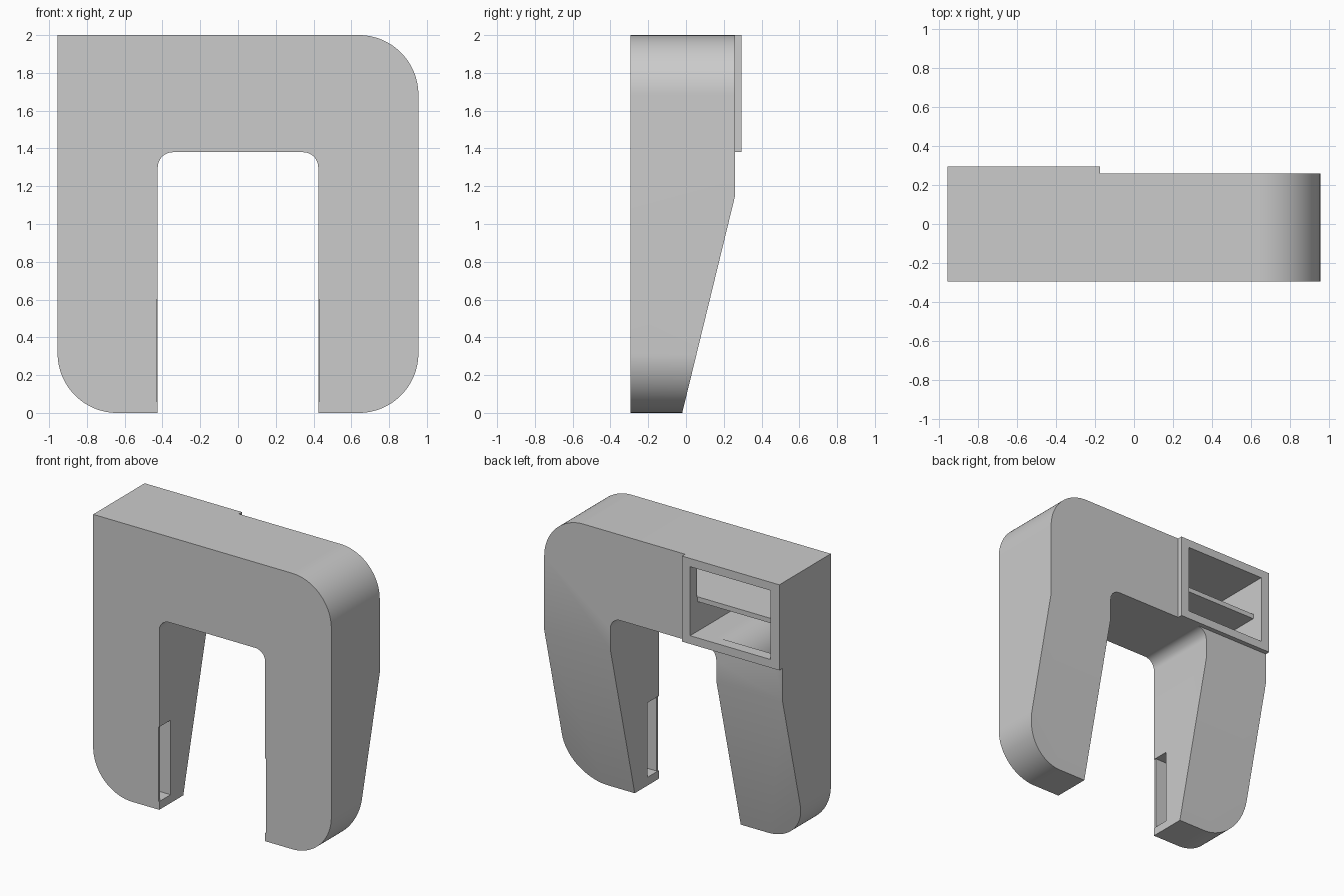
import bpy, bmesh, math
from mathutils import Vector

cube = bpy.data.objects.get("Cube")
if cube:
    bpy.data.objects.remove(cube, do_unlink=True)

grey = bpy.data.materials.new("plain_grey")
grey.use_nodes = True
tone = (0.6, 0.6, 0.6, 1)
grey.diffuse_color = tone
grey.node_tree.nodes["Principled BSDF"].inputs["Base Color"].default_value = tone


def arc(cx, cz, r, start, end, n=24):
    """Points on an arc in the front plane, angles in degrees."""
    steps = [math.radians(start + (end - start) * i / n) for i in range(n + 1)]
    return [(cx + r * math.cos(a), cz + r * math.sin(a)) for a in steps]


def prism(name, profile, y0, y1):
    """Extrude a front-plane profile from y0 to y1."""
    bm = bmesh.new()
    face = bm.faces.new([bm.verts.new((x, y0, z)) for x, z in profile])
    ext = bmesh.ops.extrude_face_region(bm, geom=[face])
    moved = [v for v in ext["geom"] if isinstance(v, bmesh.types.BMVert)]
    bmesh.ops.translate(bm, verts=moved, vec=(0, y1 - y0, 0))
    bmesh.ops.recalc_face_normals(bm, faces=bm.faces)
    mesh = bpy.data.meshes.new(name)
    bm.to_mesh(mesh)
    bm.free()
    mesh.materials.append(grey)
    obj = bpy.data.objects.new(name, mesh)
    bpy.context.collection.objects.link(obj)
    return obj


def block(name, x0, x1, y0, y1, z0, z1):
    return prism(name, [(x0, z0), (x1, z0), (x1, z1), (x0, z1)], y0, y1)


def activate(obj):
    bpy.ops.object.select_all(action='DESELECT')
    obj.select_set(True)
    bpy.context.view_layer.objects.active = obj


def cut(obj, cutter):
    mod = obj.modifiers.new("cut", 'BOOLEAN')
    mod.operation = 'DIFFERENCE'
    mod.solver = 'EXACT'
    mod.object = cutter
    activate(obj)
    bpy.ops.object.modifier_apply(modifier=mod.name)


W, INNER, FRONT, BACK, REAR = 0.955, 0.425, -0.295, 0.26, 0.295
R, r, SOFFIT = 0.315, 0.08, 1.38

# Arch body: one square top corner, three large rounded corners
outline = [(-W, 2)]
outline += arc(W - R, 2 - R, R, 90, 0)
outline += arc(W - R, R, R, 0, -90)
outline += [(INNER, 0)]
outline += arc(INNER - r, SOFFIT - r, r, 0, 90, 12)
outline += arc(r - INNER, SOFFIT - r, r, 90, 180, 12)
outline += [(-INNER, 0)]
outline += arc(R - W, R, R, 270, 180)
body = prism("arch_body", outline, FRONT, BACK)

# Slope the back of both legs
bm = bmesh.new()
bm.from_mesh(body.data)
slope = Vector((0, 1.15, -0.28)).normalized()
bmesh.ops.bisect_plane(bm, geom=bm.verts[:] + bm.edges[:] + bm.faces[:], dist=1e-5,
                       plane_co=(0, BACK, 1.15), plane_no=slope, clear_outer=True)
bmesh.ops.holes_fill(bm, edges=bm.edges[:], sides=0)
bmesh.ops.recalc_face_normals(bm, faces=bm.faces[:])
bm.to_mesh(body.data)
bm.free()

# Raised collar around the rear opening
collar = block("rear_collar", -W, -0.175, BACK, REAR, SOFFIT, 2)

# Rear opening, long upper chamber, and lower chamber curving into the leg
X0, X1, SHELF = -0.885, -0.24, 1.69
opening = block("opening_cutter", X0, X1, 0.21, 0.4, 1.44, 1.94)
upper = block("upper_cutter", X0, 0.6, -0.24, 0.215, SHELF, 1.94)
bend = [(X0, SHELF - 0.035), (X1, SHELF - 0.035), (X1, 1.44)]
bend += arc(-0.4, 1.19, 0.25, 90, 180, 16)
bend += [(-0.65, 1.1), (X0, 1.1)]
lower = prism("lower_cutter", bend, -0.24, 0.215)
cut(collar, opening)
cutters = [opening, upper, lower]

# Pockets in the inner faces of the legs, with a thin recessed front lip
for side in (-1, 1):
    a, b, lip = side * 0.3, side * 0.6, side * (INNER + 0.006)
    cutters.append(block("pocket_cutter", min(a, b), max(a, b), -0.28, -0.165, 0.06, 0.6))
    cutters.append(block("lip_cutter", min(a, lip), max(a, lip), -0.4, -0.165, 0.06, 0.6))

for c in cutters:
    cut(body, c)
for c in cutters:
    bpy.data.objects.remove(c, do_unlink=True)

for obj in (body, collar):
    activate(obj)
    bpy.ops.object.shade_smooth_by_angle(angle=math.radians(20))
